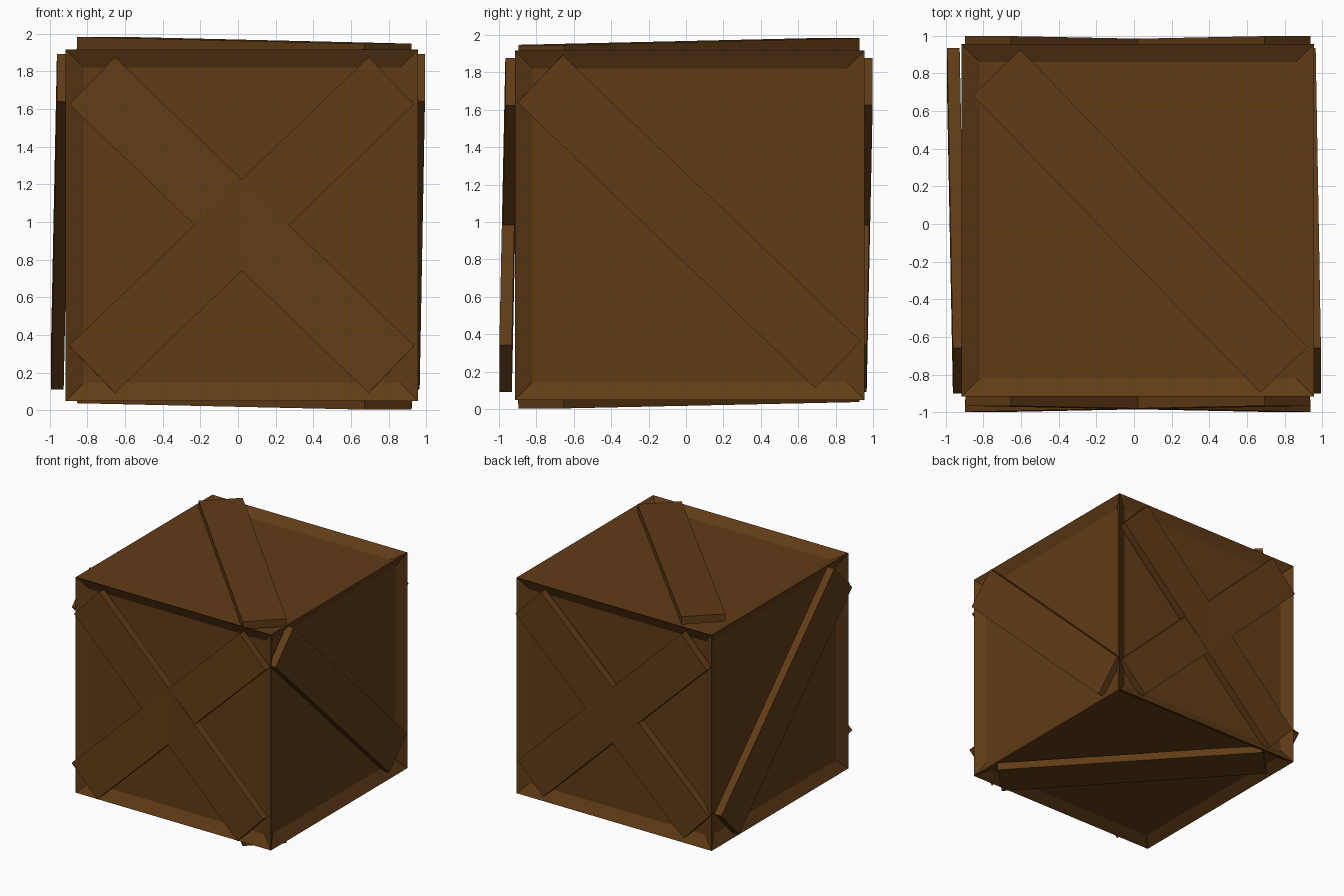
import bpy, bmesh
from mathutils import Vector, Matrix

if "Cube" in bpy.data.objects:
    bpy.data.objects.remove(bpy.data.objects["Cube"])

wood = bpy.data.materials.new("dark_wood")
wood.diffuse_color = (0.12, 0.045, 0.008, 1)
wood.use_nodes = True
wood.node_tree.nodes["Principled BSDF"].inputs["Base Color"].default_value = wood.diffuse_color


def finish(bm, name):
    bmesh.ops.recalc_face_normals(bm, faces=bm.faces)
    mesh = bpy.data.meshes.new(name)
    bm.to_mesh(mesh)
    bm.free()
    mesh.materials.append(wood)
    obj = bpy.data.objects.new(name, mesh)
    bpy.context.collection.objects.link(obj)
    return obj


# Crate body: box whose six sides slope in to recessed panels
lo, hi = Vector((-0.915, -0.915, 0.048)), Vector((0.957, 0.955, 1.916))
bm = bmesh.new()
bmesh.ops.create_cube(bm, size=1)
bmesh.ops.scale(bm, vec=hi - lo, verts=bm.verts)
bmesh.ops.translate(bm, vec=(lo + hi) / 2, verts=bm.verts)
bm.normal_update()
bmesh.ops.inset_individual(bm, faces=bm.faces[:], thickness=0.135, depth=-0.05)
finish(bm, "crate_body")


def plank(name, start, end, outward, width=0.35, thick=0.067):
    """Board whose outer face runs between the two end midpoints."""
    start, end, outward = Vector(start), Vector(end), Vector(outward)
    along = (end - start).normalized()
    across = outward.cross(along).normalized()
    out = along.cross(across)
    rot = Matrix((along, across, out)).transposed().to_4x4()
    centre = (start + end) / 2 - out * thick / 2
    size = Matrix.Diagonal(((end - start).length, width, thick, 1))
    bm = bmesh.new()
    bmesh.ops.create_cube(bm, size=1, matrix=Matrix.Translation(centre) @ rot @ size)
    finish(bm, name)


# Crossed planks on front and back, each tilted slightly
for side, s, y_top, y_low in (("front", -1, -0.966, -0.998), ("back", 1, 0.998, 0.966)):
    plank(side + "_plank_a", (-0.775, y_top, 1.75), (0.815, y_low, 0.217), (0, s, 0))
    plank(side + "_plank_b", (0.815, y_top, 1.75), (-0.775, y_low, 0.217), (0, s, 0))

# Single diagonal planks on the left and right
for side, s, x_top, x_low in (("left", -1, -0.962, -0.993), ("right", 1, 0.993, 0.965)):
    plank(side + "_plank", (x_top, -0.78, 1.765), (x_low, 0.813, 0.237), (s, 0, 0))

# Single diagonal planks on the top and bottom
for side, s, z_a, z_b in (("top", 1, 1.983, 1.947), ("bottom", -1, 0.037, 0.003)):
    plank(side + "_plank", (-0.73, 0.805, z_a), (0.797, -0.775, z_b), (0, 0, s))
